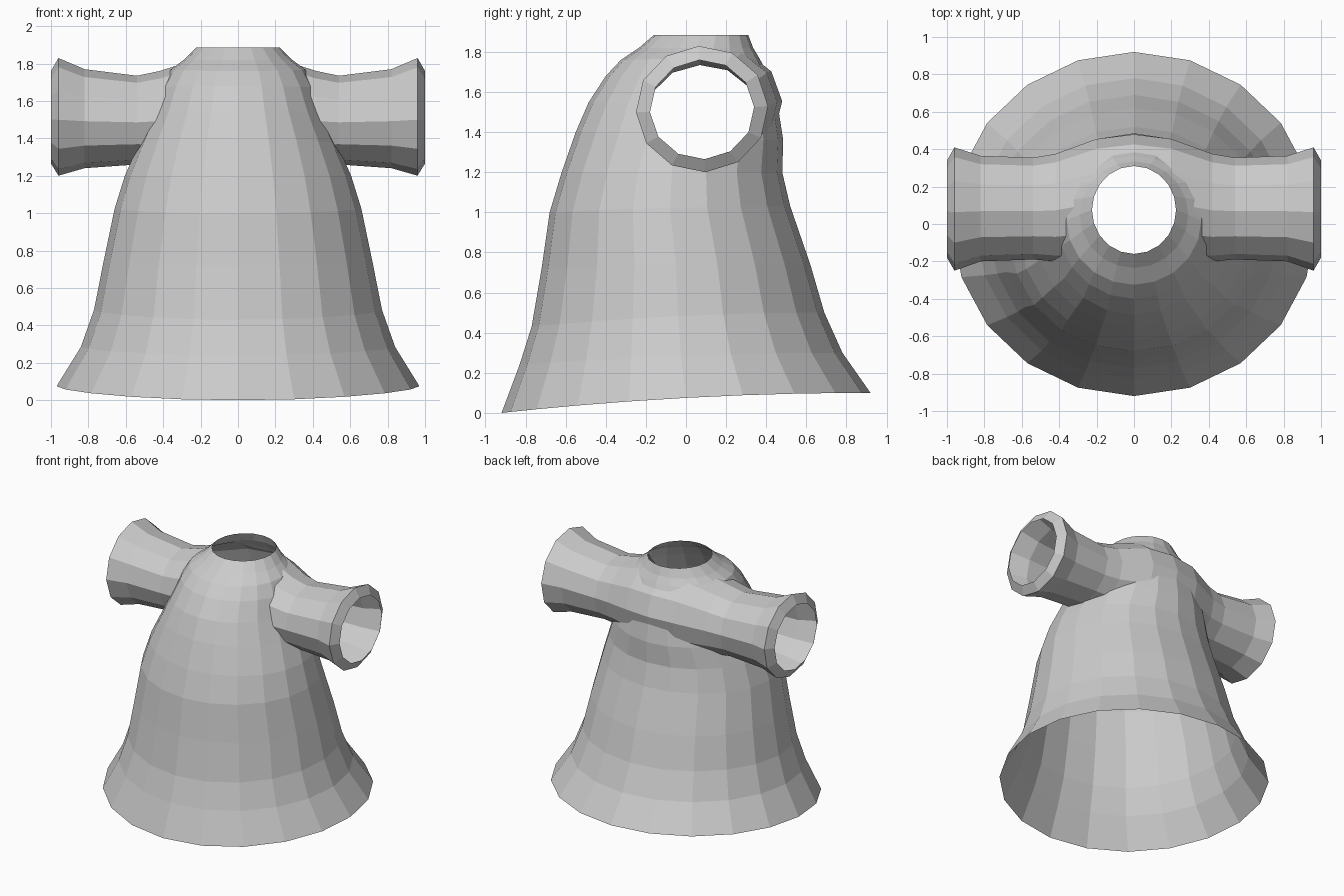
import bpy, bmesh, math

cube = bpy.data.objects.get("Cube")
if cube:
    bpy.data.objects.remove(cube, do_unlink=True)

cloth = bpy.data.materials.new("plain_grey_cloth")
cloth.use_nodes = True
GREY = (0.6, 0.6, 0.6, 1)
cloth.diffuse_color = GREY
cloth.node_tree.nodes["Principled BSDF"].inputs["Base Color"].default_value = GREY


def loft(name, rings):
    """Closed solid through a list of point rings."""
    bm = bmesh.new()
    loops = [[bm.verts.new(p) for p in ring] for ring in rings]
    n = len(loops[0])
    for a, b in zip(loops, loops[1:]):
        for i in range(n):
            j = (i + 1) % n
            bm.faces.new((a[i], a[j], b[j], b[i]))
    bm.faces.new(loops[0])
    bm.faces.new(loops[-1])
    bmesh.ops.recalc_face_normals(bm, faces=bm.faces)
    mesh = bpy.data.meshes.new(name)
    bm.to_mesh(mesh)
    bm.free()
    mesh.materials.append(cloth)
    obj = bpy.data.objects.new(name, mesh)
    bpy.context.scene.collection.objects.link(obj)
    return obj


def body_ring(zf, yf, zb, yb, half_width, sides=20):
    pts = []
    for i in range(sides):
        a = math.tau * i / sides
        t = (1 - math.cos(a)) / 2
        z = zf + (zb - zf) * (1 - (1 - t) ** 2)
        pts.append((half_width * math.sin(a), yf + (yb - yf) * t, z))
    return pts


def sleeve_ring(x, yf, yb, zb, zt, sides=12):
    cy, cz, ry, rz = (yf + yb) / 2, (zb + zt) / 2, (yb - yf) / 2, (zt - zb) / 2
    angles = [math.tau * i / sides - 0.05 for i in range(sides)]
    return [(x, cy + ry * math.sin(a), cz + rz * math.cos(a)) for a in angles]


# Flared robe body: front height, front y, back height, back y, half width
robe = loft("robe", [body_ring(*r) for r in (
    (0, -.92, .1, .92, .97),
    (.24, -.83, .3, .78, .84),
    (.43, -.77, .5, .69, .77),
    (.72, -.72, .74, .62, .72),
    (1.0, -.68, 1.03, .52, .66),
    (1.2, -.62, 1.2, .48, .605),
    (1.4, -.55, 1.36, .485, .53),
    (1.55, -.485, 1.52, .46, .46),
    (1.68, -.4, 1.67, .42, .41),
    (1.76, -.325, 1.77, .365, .36),
    (1.82, -.235, 1.82, .335, .29),
    (1.885, -.16, 1.885, .31, .225))])

# Sleeves: one tube through the shoulders, mirrored about the middle
half = [
    (.2, -.2, .455, 1.24, 1.83),
    (.42, -.2, .375, 1.25, 1.76),
    (.54, -.19, .355, 1.26, 1.735),
    (.82, -.2, .365, 1.24, 1.77),
    (.96, -.25, .41, 1.2, 1.83),
    (1.0, -.18, .34, 1.265, 1.76)]
rows = [(-r[0], *r[1:]) for r in reversed(half)] + [(0, -.2, .48, 1.24, 1.84)] + half
sleeves = loft("sleeves", [sleeve_ring(*r) for r in rows])
sleeves.hide_render = True

# Join the sleeves to the body as one skin
union = robe.modifiers.new("join_sleeves", "BOOLEAN")
union.operation = "UNION"
union.solver = "EXACT"
union.object = sleeves
bpy.context.view_layer.objects.active = robe
bpy.ops.object.modifier_apply(modifier=union.name)
bpy.data.objects.remove(sleeves, do_unlink=True)

# Open the neck, the cuffs and the hem
bm = bmesh.new()
bm.from_mesh(robe.data)
caps = []
for f in bm.faces:
    c = f.calc_center_median()
    hem = c.z < .2 and f.normal.z < -.8
    if c.z > 1.88 or abs(c.x) > .995 or hem:
        caps.append(f)
bmesh.ops.delete(bm, geom=caps, context="FACES")
bm.to_mesh(robe.data)
bm.free()
